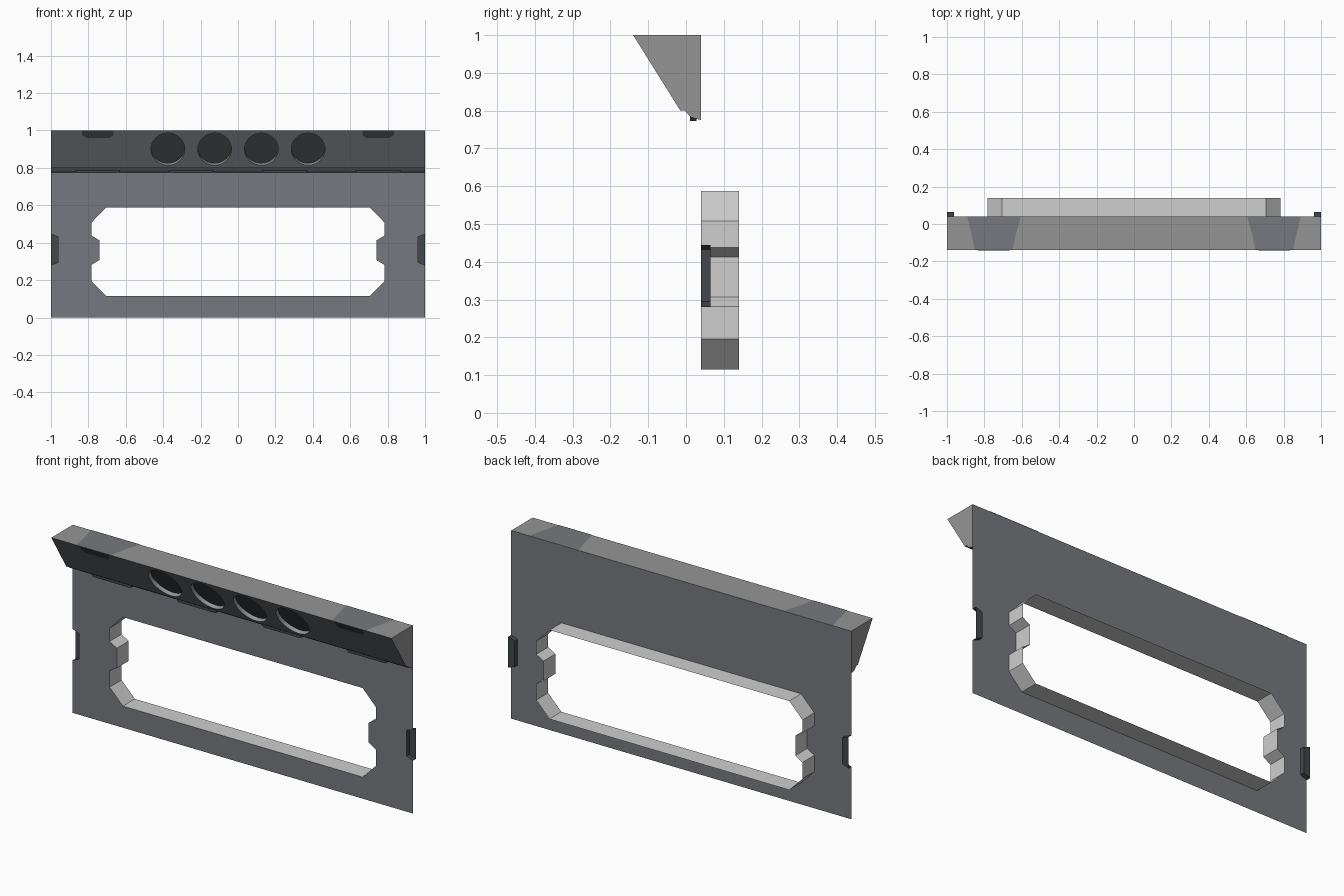
import bpy, bmesh, math
from mathutils import Vector

if "Cube" in bpy.data.objects:
    bpy.data.objects.remove(bpy.data.objects["Cube"])


def material(name, rgb):
    m = bpy.data.materials.new(name)
    m.diffuse_color = (*rgb, 1)
    m.use_nodes = True
    m.node_tree.nodes["Principled BSDF"].inputs["Base Color"].default_value = m.diffuse_color
    return m


BLUE_GREY = material("blue grey paint", (0.18, 0.19, 0.21))
MID_GREY = material("mid grey", (0.30, 0.30, 0.30))
LIGHT_GREY = material("light grey", (0.62, 0.62, 0.62))
DARK = material("dark grey", (0.055, 0.063, 0.07))

BACK_Y = 0.04


def mesh_object(name, bm, *mats):
    me = bpy.data.meshes.new(name)
    bm.to_mesh(me)
    bm.free()
    for m in mats:
        me.materials.append(m)
    ob = bpy.data.objects.new(name, me)
    bpy.context.collection.objects.link(ob)
    return ob


def add_face(bm, pts):
    return bm.faces.new([bm.verts.new(p) for p in pts])


def mirror(pts):
    return [(-p[0], *p[1:]) for p in reversed(pts)]


def wall(bm, pts, y0, y1, closed):
    """Strip of faces along an x-z path, facing left of the path direction."""
    a = [bm.verts.new((x, y0, z)) for x, z in pts]
    b = [bm.verts.new((x, y1, z)) for x, z in pts]
    n = len(pts)
    for i in range(n if closed else n - 1):
        j = (i + 1) % n
        bm.faces.new((a[i], a[j], b[j], b[i]))


def prism(bm, lower, upper):
    """Closed solid between two matching rings."""
    a = [bm.verts.new(p) for p in lower]
    b = [bm.verts.new(p) for p in upper]
    n = len(a)
    bm.faces.new(a)
    bm.faces.new(b[::-1])
    for i in range(n):
        j = (i + 1) % n
        bm.faces.new((a[j], a[i], b[i], b[j]))


# Outlines of the right half, then mirrored
notch = [(1, 0.28), (0.962, 0.295), (0.962, 0.432), (1, 0.445)]
outer_half = [(1, 0)] + notch + [(1, 1)]
hole_half = [(0.705, 0.115), (0.783, 0.195), (0.783, 0.282), (0.741, 0.307),
             (0.741, 0.413), (0.783, 0.438), (0.783, 0.508), (0.705, 0.588)]
outer = outer_half + mirror(outer_half)
hole = hole_half + mirror(hole_half)

# Flat panel with window and edge notches
bm = bmesh.new()
edges = []
for loop in (outer, hole):
    vs = [bm.verts.new((x, BACK_Y, z)) for x, z in loop]
    edges += [bm.edges.new((vs[i], vs[(i + 1) % len(vs)])) for i in range(len(vs))]
bmesh.ops.triangle_fill(bm, use_beauty=True, use_dissolve=False, edges=edges,
                        normal=(0, -1, 0))
for f in bm.faces:
    f.normal_update()
    if f.normal.y > 0:
        f.normal_flip()
mesh_object("panel", bm, BLUE_GREY)

# Window reveal running backwards from the panel
bm = bmesh.new()
wall(bm, hole, BACK_Y, 0.14, True)
mesh_object("window_reveal", bm, LIGHT_GREY)

# Small recesses behind the edge notches
bm = bmesh.new()
right = notch[::-1]
for path in (right, mirror(right)):
    wall(bm, path, BACK_Y, 0.065, False)
    add_face(bm, [(x, 0.065, z) for x, z in path])
mesh_object("edge_recesses", bm, DARK)

# Overhanging wedge along the top
profile = [(-0.14, 1), (-0.015, 0.8), (-0.003, 0.8), (0.012, 0.783),
           (0.04, 0.775), (0.04, 1)]
bm = bmesh.new()
prism(bm, [(-1, y, z) for y, z in profile], [(1, y, z) for y, z in profile])
bmesh.ops.recalc_face_normals(bm, faces=bm.faces[:])
wedge = mesh_object("top_wedge", bm, BLUE_GREY, MID_GREY, DARK)


def slope_y(z):
    return -0.14 + (1 - z) * 0.625


slope_n = Vector((0, -0.2, -0.125)).normalized()

# Round cutters for the four shallow sockets
bm = bmesh.new()
for cx in (-0.375, -0.125, 0.125, 0.375):
    ring = []
    for i in range(32):
        t = math.tau * i / 32
        z = 0.9 + 0.086 * math.sin(t)
        ring.append(Vector((cx + 0.09 * math.cos(t), slope_y(z), z)))
    prism(bm, [p - slope_n * 0.02 for p in ring], [p + slope_n * 0.03 for p in ring])
bmesh.ops.recalc_face_normals(bm, faces=bm.faces[:])
cutter = mesh_object("socket_cutter", bm)
mod = wedge.modifiers.new("sockets", 'BOOLEAN')
mod.operation = 'DIFFERENCE'
mod.solver = 'EXACT'
mod.object = cutter
bpy.context.view_layer.objects.active = wedge
bpy.ops.object.modifier_apply(modifier=mod.name)
bpy.data.objects.remove(cutter)

# Colour the wedge: grey top, ends and socket rims, dark socket floors
for f in wedge.data.polygons:
    c, n = f.center, f.normal
    f.material_index = 0
    if n.z > 0.9 or abs(c.x) > 0.99:
        f.material_index = 1
    elif n.dot(slope_n) > 0.95:
        if (c - Vector((0, -0.14, 1))).dot(slope_n) < -0.01 and c.z > 0.81:
            f.material_index = 2
    elif abs(c.x) < 0.5 and 0.81 < c.z < 0.995 and n.y < 0.9:
        f.material_index = 1

# The panel already closes the back of the wedge
bm = bmesh.new()
bm.from_mesh(wedge.data)
back = [f for f in bm.faces if f.normal.y > 0.95 and f.calc_center_median().y > 0.039]
bmesh.ops.delete(bm, geom=back, context='FACES')
bm.to_mesh(wedge.data)
bm.free()

# Painted patches on the wedge top and their dark ends on the slope
top_patch = [(0.605, 0.04), (0.63, -0.05), (0.65, -0.14),
             (0.85, -0.14), (0.87, -0.05), (0.892, 0.04)]
slope_patch = [(0.665, 1), (0.665, 0.975), (0.685, 0.961),
               (0.81, 0.961), (0.833, 0.975), (0.833, 1)]
bm_top, bm_slope = bmesh.new(), bmesh.new()
for flip in (list, mirror):
    add_face(bm_top, [(x, y, 1.0015) for x, y in flip(top_patch)])
    add_face(bm_slope, [(x, slope_y(z) - 0.003, z) for x, z in flip(slope_patch)])
mesh_object("top_patches", bm_top, BLUE_GREY)
mesh_object("slope_patches", bm_slope, DARK)

# Low tabs under the wedge
bm = bmesh.new()
for cx in (-0.75, -0.25, 0.25, 0.75):
    def ring(half, z):
        return [(cx - half, 0.01, z), (cx + half, 0.01, z),
                (cx + half, 0.028, z), (cx - half, 0.028, z)]
    prism(bm, ring(0.11, 0.772), ring(0.12, 0.786))
bmesh.ops.recalc_face_normals(bm, faces=bm.faces[:])
mesh_object("under_tabs", bm, DARK)
